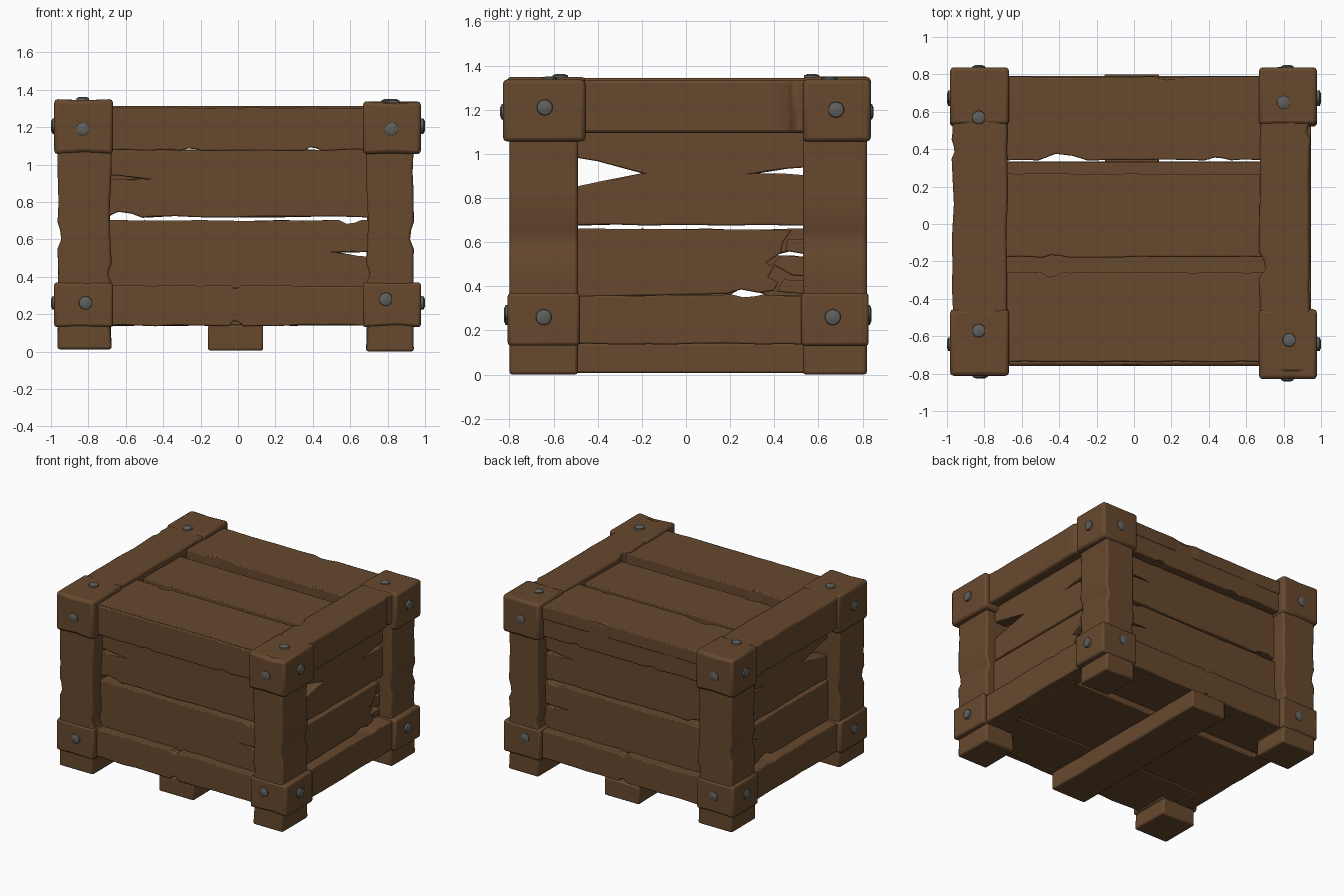
import bpy, bmesh, random
from mathutils import Vector

if "Cube" in bpy.data.objects:
    bpy.data.objects.remove(bpy.data.objects["Cube"])

random.seed(7)


def material(name, rgb):
    m = bpy.data.materials.new(name)
    m.diffuse_color = (*rgb, 1)
    m.use_nodes = True
    m.node_tree.nodes["Principled BSDF"].inputs["Base Color"].default_value = m.diffuse_color
    return m


WOOD = material("brown wood", (0.135, 0.066, 0.027))
IRON = material("grey iron", (0.115, 0.115, 0.11))


def finish(bm, name, mat, bevel):
    bmesh.ops.recalc_face_normals(bm, faces=bm.faces)
    me = bpy.data.meshes.new(name)
    bm.to_mesh(me)
    bm.free()
    me.materials.append(mat)
    ob = bpy.data.objects.new(name, me)
    bpy.context.collection.objects.link(ob)
    if bevel:
        mod = ob.modifiers.new("worn edges", 'BEVEL')
        mod.width, mod.segments = bevel, 2
        mod.limit_method, mod.angle_limit = 'ANGLE', 0.8
    bpy.ops.object.select_all(action='DESELECT')
    bpy.context.view_layer.objects.active = ob
    ob.select_set(True)
    bpy.ops.object.shade_smooth_by_angle(angle=0.7)
    return ob


def outline(u0, u1, v0, v1, rough=0.006, cuts=(), chips=()):
    """Worn rectangle. cuts: (end, mouth v, half width, length, tip v); chips: (edge, u, half width, depth)."""
    if v1 - v0 > u1 - u0:
        return [(u, v) for v, u in outline(v0, v1, u0, u1, rough, cuts, chips)]

    def long_edge(edge):
        n = max(2, round((u1 - u0) / 0.14))
        v, inward = (v0, 1) if edge == 0 else (v1, -1)
        pts = [(u0, v)]
        for i in range(1, n):
            u = u0 + (u1 - u0) * (i + random.uniform(-0.25, 0.25)) / n
            if all(abs(u - c[1]) > c[2] + 0.03 for c in chips if c[0] == edge):
                pts.append((u, v + inward * random.uniform(0, rough)))
        for e, u, w, d in chips:
            if e == edge:
                pts += [(u - w, v), (u - w * 0.3, v + inward * d), (u + w * 0.4, v + inward * d * 0.7), (u + w, v)]
        return sorted(pts + [(u1, v)])

    def end(which):
        u, s = (u0, 1) if which == 0 else (u1, -1)
        pts = []
        for e, vm, w, length, tip in sorted(cuts, key=lambda c: c[1]):
            if e == which:
                pts += [(u, vm - w), (u + s * length * 0.55, vm - w * 0.45),
                        (u + s * length, tip), (u + s * length * 0.5, vm + w * 0.6), (u, vm + w)]
        return pts

    return long_edge(0) + end(1) + long_edge(1)[::-1] + end(0)[::-1]


def board(name, axis, lo, hi, pts, bevel=0.007):
    """Extrude a 2D outline along an axis from lo to hi."""
    put = {'x': lambda a, b, d: (d, a, b), 'y': lambda a, b, d: (a, d, b), 'z': lambda a, b, d: (a, b, d)}[axis]
    bm = bmesh.new()
    low = [bm.verts.new(put(a, b, lo)) for a, b in pts]
    top = [bm.verts.new(put(a, b, hi)) for a, b in pts]
    bm.faces.new(low)
    bm.faces.new(top)
    for i in range(len(pts)):
        j = (i + 1) % len(pts)
        bm.faces.new((low[i], low[j], top[j], top[i]))
    return finish(bm, name, WOOD, bevel)


def bolt(pos, normal):
    bm = bmesh.new()
    for r1, r2, h, z in ((0.038, 0.035, 0.022, -0.007), (0.035, 0.018, 0.007, 0.0075)):
        r = bmesh.ops.create_cone(bm, cap_ends=True, segments=10, radius1=r1, radius2=r2, depth=h)
        bmesh.ops.translate(bm, verts=r['verts'], vec=(0, 0, z))
    ob = finish(bm, "bolt", IRON, 0)
    ob.rotation_mode = 'QUATERNION'
    ob.rotation_quaternion = Vector(normal).to_track_quat('Z', 'Y')
    ob.location = Vector(pos) - Vector(normal) * 0.011


# Corner posts, with lower and upper corner blocks
for sx in (-1, 1):
    xo, xi = (-0.965, -0.675) if sx < 0 else (0.94, 0.685)
    x0, x1 = sorted((xo, xi))
    for sy in (-1, 1):
        y0, y1 = (-0.80, -0.49) if sy < 0 else (0.53, 0.82)
        chip = [(0 if sx < 0 else 1, 0.62, 0.07, 0.02), (1 if sx < 0 else 0, 0.42, 0.05, 0.018)]
        board("corner_post", 'y', y0, y1,
              outline(x0, x1, 0.012 if sx < 0 else 0.0, 1.10, 0.012, chips=chip), 0.013)
        bx0, bx1 = (-0.983, -0.668) if sx < 0 else (0.668, 0.978)
        board("lower_corner_block", 'y', y0 - 0.008, y1 + 0.008,
              outline(bx0, bx1, 0.13, 0.37, 0.012), 0.015)
        cy0, cy1 = (-0.83, -0.455) if sy < 0 else (0.53, 0.838)
        if sx < 0:
            cy0, cy1 = max(cy0, -0.812), cy1
        board("upper_corner_block", 'y', cy0, cy1,
              outline(bx0, bx1, 1.055, 1.35 if sx < 0 else 1.338, 0.014), 0.02)

# Top beams running front to back
board("left_top_beam", 'z', 1.10, 1.343,
      outline(-0.975, -0.672, -0.79, 0.81, 0.012, chips=[(0, 0.4, 0.05, 0.015)]), 0.014)
board("right_top_beam", 'z', 1.095, 1.332,
      outline(0.668, 0.945, -0.79, 0.81, 0.01, chips=[(0, -0.22, 0.07, 0.035), (1, 0.5, 0.04, 0.02)]), 0.014)

# Lid planks
lid = [("front_lid_plank", -0.74, -0.255, 1.312, [(1, -0.44, 0.06, 0.03)]),
       ("middle_lid_plank", -0.18, 0.272, 1.29, [(0, -0.42, 0.07, 0.014)]),
       ("back_lid_plank", 0.34, 0.79, 1.312, [(0, -0.38, 0.13, 0.035), (0, 0.45, 0.07, 0.015), (1, 0.2, 0.1, 0.02)])]
for name, y0, y1, top, chips in lid:
    board(name, 'z', top - 0.10, top, outline(-0.74, 0.74, y0, y1, 0.007, chips=chips))
# Narrow ledges below the lid gaps
for y0, y1 in ((-0.29, -0.15), (0.24, 0.333)):
    board("lid_ledge", 'z', 1.15, 1.205, outline(-0.74, 0.74, y0, y1, 0.003))

# Front and back walls: outer rails with recessed planks between
for s, side in ((-1, "front"), (1, "back")):
    shift = 0 if s < 0 else 0.03

    def wall(part, a, b, pts):
        lo, hi = sorted((s * (a + shift), s * (b + shift)))
        board(side + "_" + part, 'y', lo, hi, pts)

    far = 0 if s < 0 else 1
    wall("top_rail", 0.64, 0.752, outline(-0.74, 0.74, 1.072, 1.304, 0.01,
         chips=[(0, -0.25, 0.06, 0.014), (0, 0.4, 0.05, 0.02)]))
    wall("upper_plank", 0.59, 0.685, outline(-0.76, 0.76, 0.715, 1.085, 0.01,
         cuts=[(far, 0.93, 0.018, 0.24, 0.925)], chips=[(0, -0.61, 0.10, 0.032)]))
    wall("lower_plank", 0.60, 0.695, outline(-0.76, 0.76, 0.335, 0.703, 0.008,
         cuts=[(1, 0.52, 0.018, 0.22, 0.53)], chips=[(1, 0.60, 0.06, 0.02)]))
    wall("bottom_rail", 0.65, 0.76, outline(-0.74, 0.74, 0.135, 0.355, 0.008,
         chips=[(0, -0.01, 0.04, 0.03), (1, -0.01, 0.03, 0.02)]))

# Right and left walls
for s, side in ((1, "right"), (-1, "left")):
    def wall(part, a, b, pts):
        lo, hi = sorted((s * a, s * b))
        board(side + "_" + part, 'x', lo, hi, pts)

    wall("bottom_rail", 0.80, 0.945, outline(-0.6, 0.6, 0.135, 0.362, 0.007,
         chips=[(1, 0.28, 0.07, 0.012)]))
    wall("upper_plank", 0.76, 0.86, outline(-0.6, 0.6, 0.675, 1.11, 0.006,
         cuts=[(0, 0.915, 0.085, 0.40, 0.912), (1, 0.92, 0.022, 0.27, 0.912)]))
    if s < 0:
        wall("lower_plank", 0.76, 0.865, outline(-0.6, 0.6, 0.35, 0.662, 0.006,
             cuts=[(1, 0.55, 0.025, 0.2, 0.54)], chips=[(0, 0.28, 0.10, 0.04)]))
    else:
        # Snapped plank with loose splinters at its broken end
        wall("broken_plank", 0.77, 0.87, [
            (-0.6, 0.35), (0.18, 0.365), (0.25, 0.385), (0.33, 0.37), (0.40, 0.38), (0.42, 0.42),
            (0.37, 0.44), (0.40, 0.49), (0.36, 0.505), (0.43, 0.55), (0.44, 0.60), (0.48, 0.655), (-0.6, 0.662)])
        for pts in ([(0.45, 0.56), (0.6, 0.535), (0.6, 0.61), (0.46, 0.615)],
                    [(0.39, 0.50), (0.48, 0.45), (0.6, 0.44), (0.6, 0.525), (0.44, 0.54)],
                    [(0.41, 0.375), (0.6, 0.36), (0.6, 0.425), (0.44, 0.43)]):
            wall("splinter", 0.765, 0.835, pts)

# Floor boards and centre skid
for y0, y1 in ((-0.72, -0.30), (-0.295, 0.335), (0.385, 0.75)):
    board("floor_board", 'z', 0.14, 0.20, outline(-0.86, 0.86, y0, y1, 0.002))
board("centre_skid", 'z', 0.006, 0.142, outline(-0.16, 0.135, -0.735, 0.80, 0.006), 0.01)

# Bolts on every corner block
for x, z in ((-0.83, 1.19), (0.82, 1.19), (-0.815, 0.26), (0.79, 0.28)):
    up = z > 1
    bolt((x, -0.842 if up and x > 0 else -0.825, z), (0, -1, 0))
    bolt((x, 0.85 if up else 0.84, z), (0, 1, 0))
for y, z in ((-0.64, 1.21), (0.68, 1.20), (-0.645, 0.26), (0.665, 0.26)):
    for s in (-1, 1):
        bolt((s * 0.9999, y, z), (s, 0, 0))
for x, y in ((-0.83, 0.57), (-0.83, -0.57), (0.80, 0.65), (0.83, -0.62)):
    bolt((x, y, 1.362 if x < 0 else 1.35), (0, 0, 1))
